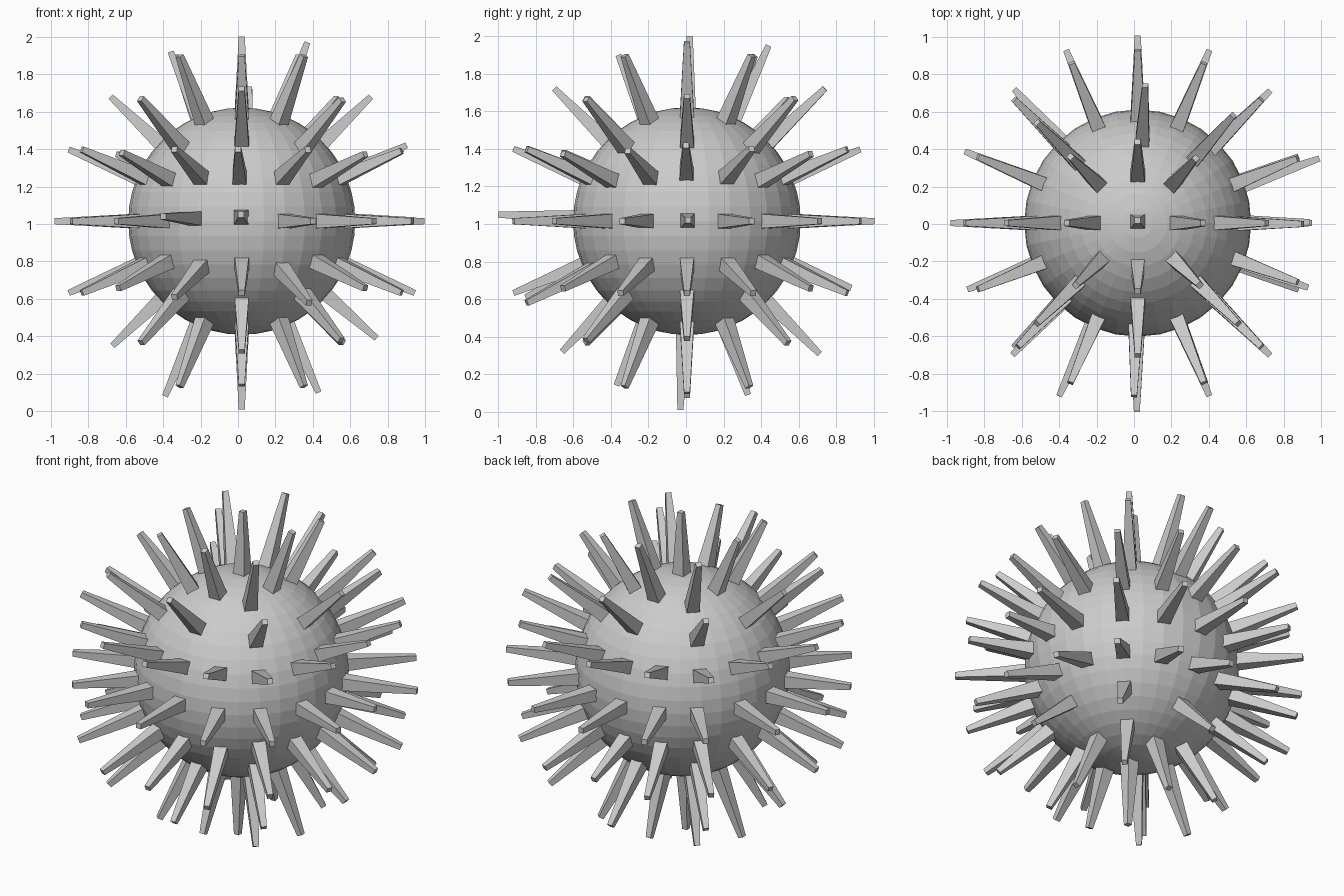
import bpy, bmesh, math
from mathutils import Vector, Matrix

if "Cube" in bpy.data.objects:
    bpy.data.objects.remove(bpy.data.objects["Cube"])

CENTRE = Vector((0.02, 0.005, 1.015))
RADIUS = 0.606

grey = bpy.data.materials.new("plain grey")
grey.diffuse_color = (0.6, 0.6, 0.6, 1)
grey.use_nodes = True
grey.node_tree.nodes["Principled BSDF"].inputs["Base Color"].default_value = grey.diffuse_color


def finish(bm, name):
    mesh = bpy.data.meshes.new(name)
    bm.to_mesh(mesh)
    bm.free()
    mesh.materials.append(grey)
    ob = bpy.data.objects.new(name, mesh)
    bpy.context.collection.objects.link(ob)
    return ob


# Round body, flat facets
bm = bmesh.new()
bmesh.ops.create_uvsphere(bm, u_segments=32, v_segments=24, radius=RADIUS,
                          matrix=Matrix.Translation(CENTRE))
finish(bm, "ball_body")

# Spike directions: two poles plus sixteen columns of alternating height
tips = [Vector((0, 0, 1)), Vector((0, 0, -1))]
for k in range(16):
    az = math.radians(22.5 * k)
    if k % 4 == 0:
        lats = (0, 22.5, 45, 67.5)
    elif k % 4 == 2:
        lats = (0, 21, 40.5, 62)
    else:
        lats = (0, 22.5)
    for lat in sorted({s * a for a in lats for s in (-1, 1)}):
        t = math.radians(lat)
        tips.append(Vector((math.cos(t) * math.cos(az),
                            math.cos(t) * math.sin(az), math.sin(t))))
ideal = [t.copy() for t in tips]


def nudge(a, b, facing, points):
    """Move the nearest spike tip to a position read in the a-b plane.
    facing 0 = spikes on the outline, otherwise the side the spike faces."""
    c = 3 - a - b
    for u, v in points:
        u, v = u - CENTRE[a], v - CENTRE[b]
        ok = [i for i, t in enumerate(ideal)
              if (abs(t[c]) < 0.1 if facing == 0 else t[c] * facing > 0.25)]
        i = min(ok, key=lambda i: (ideal[i][a] - u) ** 2 + (ideal[i][b] - v) ** 2)
        tips[i][a], tips[i][b] = u, v


# Hand-placed irregularities: outline spikes, then spikes facing each view
nudge(0, 2, 0, [(0.37, 1.97), (0.9, 1.4), (0.71, 1.68), (0.74, 0.39), (0.43, 0.1),
                (-0.39, 0.08), (-0.67, 0.35), (-0.68, 1.68), (-0.36, 1.92)])
nudge(1, 2, 0, [(0.44, 1.95), (-0.36, 1.9), (0.33, 0.09), (-0.37, 0.14),
                (0.88, 0.66), (-0.66, 0.32), (0.02, 2.0), (-0.03, 0.01)])
nudge(0, 1, 0, [(0.94, 0), (0.99, 0.35), (-0.89, -0.35), (-0.65, -0.7),
                (-0.64, 0.72), (0.93, -0.34), (0.03, -1)])
nudge(0, 2, -1, [(-0.34, 1.4), (0, 1.4), (-0.62, 1.38), (-0.4, 1.04), (0.015, 1.05),
                 (-0.52, 1.67), (-0.34, 0.61), (0.38, 0.58), (0.55, 0.38)])
nudge(1, 2, 1, [(0, 1.42), (-0.31, 1.39), (0.35, 1.4), (0.01, 1.02), (0.58, 1.67)])
nudge(0, 1, 1, [(-0.34, 0.36), (0.33, 0.35), (0.06, 0.74), (0.53, 0.58)])

# Tapered square spikes
bm = bmesh.new()
BASE, INNER, OUTER = 0.54, 0.041, 0.016
for t in tips:
    length = t.length - BASE
    turn = t.to_track_quat('Z', 'Y').to_matrix().to_4x4()
    place = Matrix.Translation(CENTRE + t.normalized() * (BASE + length / 2))
    bmesh.ops.create_cone(bm, cap_ends=True, segments=4,
                          radius1=INNER * math.sqrt(2), radius2=OUTER * math.sqrt(2),
                          depth=length,
                          matrix=place @ turn @ Matrix.Rotation(math.pi / 4, 4, 'Z'))
finish(bm, "spikes")
